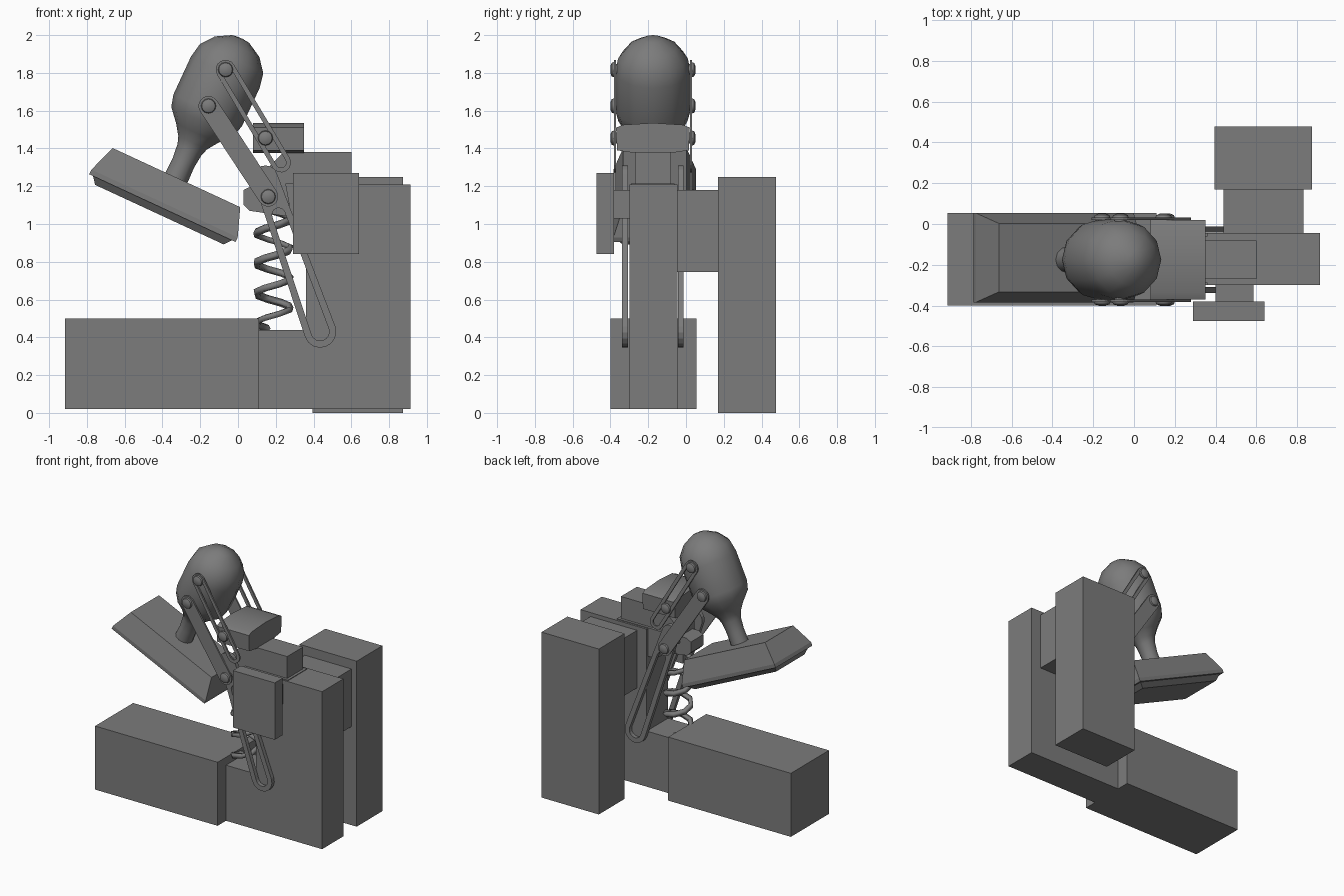
import bpy, bmesh
from math import sin, cos, pi, atan2
from mathutils import Vector

if "Cube" in bpy.data.objects:
    bpy.data.objects.remove(bpy.data.objects["Cube"])

CY = -0.175                      # mid-plane of the lamp mechanism
DARK = bpy.data.materials.new("dark_grey")
DARK.diffuse_color = (0.2, 0.2, 0.2, 1)
DARK.use_nodes = True
DARK.node_tree.nodes["Principled BSDF"].inputs["Base Color"].default_value = DARK.diffuse_color


def make(name, verts, faces, smooth=False):
    me = bpy.data.meshes.new(name)
    me.from_pydata([tuple(v) for v in verts], [], faces)
    bm = bmesh.new()
    bm.from_mesh(me)
    bmesh.ops.recalc_face_normals(bm, faces=bm.faces[:])
    bm.to_mesh(me)
    bm.free()
    me.materials.append(DARK)
    ob = bpy.data.objects.new(name, me)
    bpy.context.collection.objects.link(ob)
    if smooth:
        bpy.ops.object.select_all(action='DESELECT')
        ob.select_set(True)
        bpy.context.view_layer.objects.active = ob
        bpy.ops.object.shade_smooth_by_angle(angle=0.7)
    return ob


def loft(name, loops, smooth=False):
    """Join equal-length vertex loops with quads and cap both ends."""
    n = len(loops[0])
    verts = [v for lp in loops for v in lp]
    faces = [(k * n + i, k * n + (i + 1) % n, (k + 1) * n + (i + 1) % n, (k + 1) * n + i)
             for k in range(len(loops) - 1) for i in range(n)]
    faces += [tuple(range(n)), tuple(range(len(verts) - n, len(verts)))]
    return make(name, verts, faces, smooth)


def prism(name, pts, y0, y1):
    """Extrude an x-z profile along y."""
    return loft(name, [[(x, y, z) for x, z in pts] for y in (y0, y1)])


def box(name, x0, x1, y0, y1, z0, z1):
    return prism(name, [(x0, z0), (x1, z0), (x1, z1), (x0, z1)], y0, y1)


def capsule(a, b, ra, rb, n=8):
    """Outline round two circles in the x-z plane."""
    t = atan2(b[1] - a[1], b[0] - a[0])
    out = []
    for c, r, s in ((a, ra, t + pi / 2), (b, rb, t - pi / 2)):
        out += [(c[0] + r * cos(s + pi * i / n), c[1] + r * sin(s + pi * i / n)) for i in range(n + 1)]
    return out


def link(name, outer, y0, y1, slot=None):
    """Flat bar, optionally with a long slot, on both sides of the mid-plane."""
    for side, f in (("front", lambda y: y), ("back", lambda y: 2 * CY - y)):
        if not slot:
            prism(f"{name}_{side}", outer, f(y0), f(y1))
            continue
        n = len(outer)
        verts = [(x, f(y), z) for lp, y in ((outer, y0), (outer, y1), (slot, y1), (slot, y0))
                 for x, z in lp]
        faces = [(k * n + i, k * n + (i + 1) % n, (k + 1) % 4 * n + (i + 1) % n, (k + 1) % 4 * n + i)
                 for k in range(4) for i in range(n)]
        make(f"{name}_{side}", verts, faces)


# foot and L-shaped body
box("front_foot", -0.915, 0.11, -0.40, 0.055, 0.02, 0.50)
prism("body", [(0.11, 0.02), (0.913, 0.02), (0.913, 1.21), (0.36, 1.21), (0.36, 0.44), (0.11, 0.44)],
      -0.30, -0.045)

# side weights and their connectors
box("front_plate", 0.29, 0.64, -0.475, -0.38, 0.84, 1.27)
box("front_connector", 0.40, 0.585, -0.38, -0.30, 1.03, 1.18)
box("back_connector", 0.44, 0.83, -0.045, 0.17, 0.745, 1.18)
box("back_plate", 0.395, 0.873, 0.17, 0.477, 0.0, 1.25)

# stepped top of the body and the spring cap
prism("neck_block", [(0.29, 1.00), (0.62, 1.00), (0.62, 1.215), (0.25, 1.215)], -0.29, -0.06)
prism("top_step", [(0.30, 1.1), (0.60, 1.1), (0.60, 1.38), (0.24, 1.38), (0.12, 1.26), (0.12, 1.15)],
      -0.27, -0.08)
prism("spring_cap", [(0.03, 1.10), (0.06, 1.07), (0.33, 1.03), (0.33, 1.20), (0.07, 1.20), (0.03, 1.18)],
      -0.25, -0.10)

# arched crosspiece that carries the upper links
arch = [(-0.19, 1.39), (-0.195, 1.51), (-0.16, 1.525), (0, 1.535), (0.16, 1.525), (0.195, 1.51),
        (0.19, 1.39), (0.09, 1.375), (-0.09, 1.375)]
loft("crosspiece", [[(x, CY + y, z) for y, z in arch] for x in (0.08, 0.35)], True)

# coil spring
cu = bpy.data.curves.new("coil_spring", 'CURVE')
cu.dimensions = '3D'
cu.bevel_depth = 0.021
cu.bevel_resolution = 0
cu.use_fill_caps = True
cu.materials.append(DARK)
sp = cu.splines.new('POLY')
N, TURNS = 32, 4
sp.points.add(N)
for i, p in enumerate(sp.points):
    a = pi - 2 * pi * 0.2 + 2 * pi * TURNS * i / N
    p.co = (0.187 + 0.092 * cos(a), CY + 0.092 * sin(a), 0.445 + 0.63 * i / N, 1)
spring = bpy.data.objects.new("coil_spring", cu)
bpy.context.collection.objects.link(spring)
bpy.ops.object.select_all(action='DESELECT')
spring.select_set(True)
bpy.context.view_layer.objects.active = spring
bpy.ops.object.convert(target='MESH')

# linkage bars
P_TOP, P_HEAD, P_CROSS, P_MID = (-0.066, 1.817), (-0.156, 1.625), (0.145, 1.455), (0.16, 1.145)
link("lower_link", capsule((0.435, 0.43), (0.145, 1.245), 0.085, 0.065), -0.338, -0.308,
     capsule((0.435, 0.43), (0.215, 1.05), 0.048, 0.035))
link("long_arm", capsule(P_HEAD, P_MID, 0.053, 0.053), -0.382, -0.370)
link("short_link", capsule(P_TOP, (0.228, 1.325), 0.052, 0.052), -0.382, -0.370,
     capsule(P_TOP, (0.228, 1.325), 0.027, 0.027))

# domed bolts through the linkage
for k, (bx, bz) in enumerate((P_TOP, P_HEAD, P_CROSS, P_MID)):
    for s in (-1, 1):
        loft(f"bolt_{k}_{'front' if s < 0 else 'back'}",
             [[(bx + r * cos(2 * pi * i / 12), CY + s * d, bz + r * sin(2 * pi * i / 12))
               for i in range(12)]
              for d, r in ((0.13, 0.03), (0.206, 0.03), (0.206, 0.04), (0.218, 0.036), (0.226, 0.018))],
             True)

# tilted lamp head: local u along the shade, n along the head axis
O, U, NN = Vector((-0.328, CY, 1.24)), Vector((0.907, 0, -0.42)), Vector((0.42, 0, 0.907))
V = Vector((0, 1, 0))
profile = [(-0.02, 0.065), (0.09, 0.062), (0.17, 0.07), (0.21, 0.084), (0.265, 0.122), (0.335, 0.183),
           (0.40, 0.20), (0.62, 0.20), (0.70, 0.185), (0.77, 0.13), (0.815, 0.05), (0.82, 0.01)]
loft("lamp_head", [[O + NN * t + (U * cos(2 * pi * i / 12) + V * sin(2 * pi * i / 12)) * r
                    for i in range(12)] for t, r in profile], True)


def rect(hu, hv, n):
    return [O + U * (a * hu) + V * (0.01 + b * hv) + NN * n
            for a, b in ((-1, -1), (1, -1), (1, 1), (-1, 1))]


# shade with sloping sides and a stepped lip underneath
loft("lamp_shade", [rect(0.372, 0.168, 0.006), rect(0.427, 0.219, -0.145), rect(0.427, 0.219, -0.172),
                    rect(0.405, 0.20, -0.172), rect(0.375, 0.17, -0.21)])
